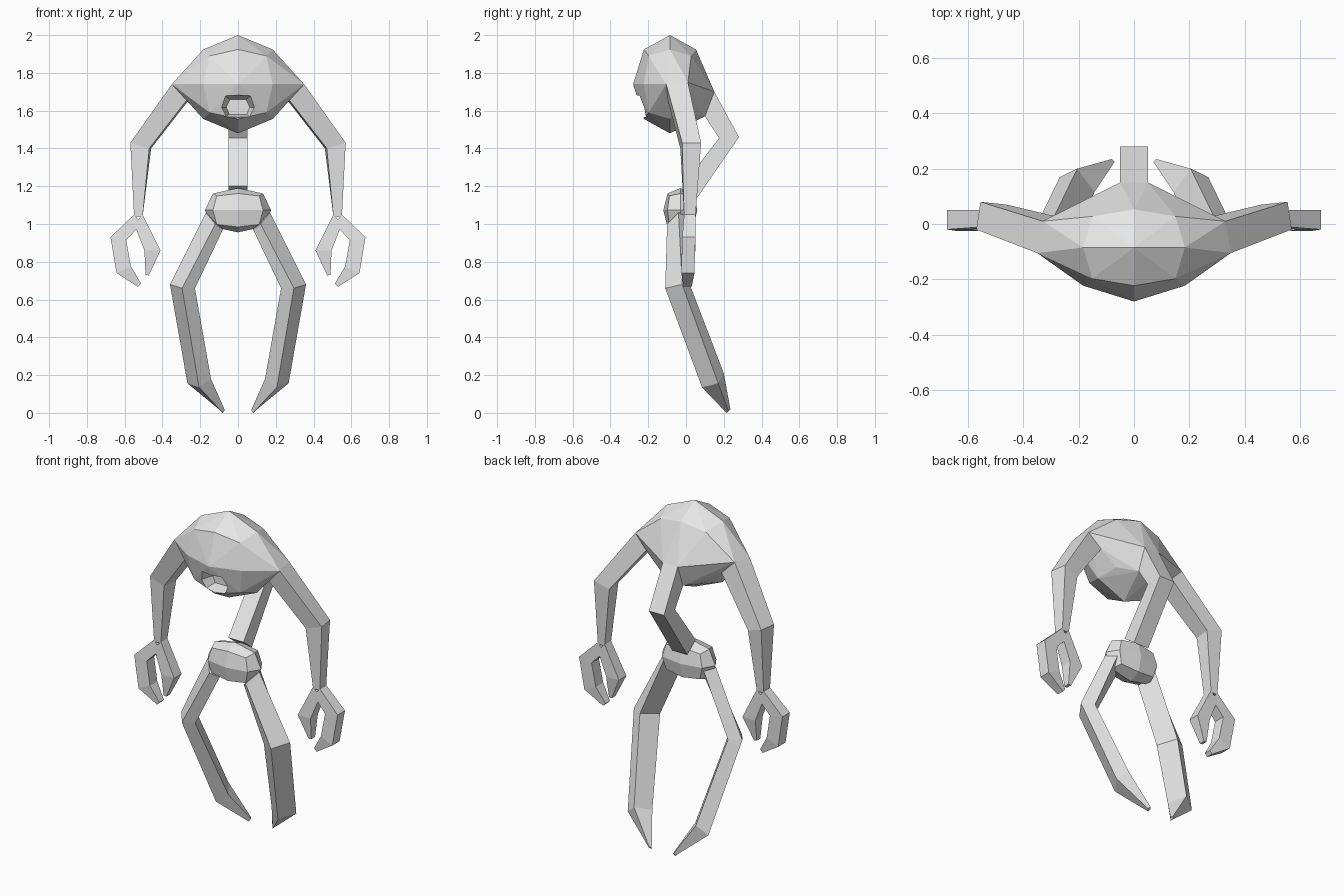
import bpy, bmesh
from mathutils import Vector

if "Cube" in bpy.data.objects:
    bpy.data.objects.remove(bpy.data.objects["Cube"])

grey = bpy.data.materials.new("pale grey")
grey.diffuse_color = (0.8, 0.8, 0.8, 1)
grey.use_nodes = True
grey.node_tree.nodes["Principled BSDF"].inputs["Base Color"].default_value = grey.diffuse_color


def finish(name, bm):
    bmesh.ops.recalc_face_normals(bm, faces=bm.faces)
    mesh = bpy.data.meshes.new(name)
    bm.to_mesh(mesh)
    bm.free()
    mesh.materials.append(grey)
    ob = bpy.data.objects.new(name, mesh)
    bpy.context.collection.objects.link(ob)
    return ob


def tube(name, rings, side=1):
    """Closed tube through matching rings of points; side=-1 mirrors it."""
    bm = bmesh.new()
    loops = [[bm.verts.new((x * side, y, z)) for x, y, z in r] for r in rings]
    n = len(loops[0])
    for a, b in zip(loops, loops[1:]):
        for i in range(n):
            j = (i + 1) % n
            bm.faces.new((a[i], a[j], b[j], b[i]))
    bm.faces.new(loops[0])
    bm.faces.new(loops[-1])
    return finish(name, bm)


def ball(radii, centre, power=1.0):
    """Rounded cube with one cut per edge."""
    bm = bmesh.new()
    bmesh.ops.create_cube(bm, size=2)
    bmesh.ops.subdivide_edges(bm, edges=bm.edges[:], cuts=1, use_grid_fill=True)
    for v in bm.verts:
        d = v.co / v.co.length ** power
        v.co = Vector(d[i] * radii[i] + centre[i] for i in range(3))
    return bm


def flat(pairs):
    """Rings from (x1, z1, x2, z2, front y, back y)."""
    return [[(a, f, b), (a, k, b), (c, k, d), (c, f, d)]
            for a, b, c, d, f, k in pairs]


# Arm, elbow and wrist rings: outer front, outer back, inner back, inner front
shoulder = [(.35, -.105, 1.74), (.33, .01, 1.75), (.25, .02, 1.67), (.26, -.10, 1.67)]
arm = [shoulder,
       [(.57, -.02, 1.43), (.555, .08, 1.43), (.46, .07, 1.40), (.47, -.03, 1.40)],
       [(.55, -.01, 1.04), (.55, .05, 1.04), (.505, .05, 1.04), (.505, -.01, 1.04)]]

# Spine rings across the back
spine = [[(-.05, y1, z1), (.05, y1, z1), (.05, y2, z2), (-.05, y2, z2)]
         for y1, z1, y2, z2 in [(.15, 1.70, .10, 1.57), (.28, 1.46, .175, 1.455),
                                (.06, 1.14, -.02, 1.20)]]

# Body: rounded ball stretched out to the shoulders and the spine root
bm = ball((.26, .195, .26), (0, -.085, 1.74))
bmesh.ops.delete(bm, geom=bm.faces[:], context='FACES_ONLY')
bmesh.ops.delete(bm, geom=bm.edges[:], context='EDGES_FACES') if bm.edges else None
if not bm.verts:
    src = ball((.26, .195, .26), (0, -.085, 1.74))
    for v in src.verts:
        bm.verts.new(v.co)
    src.free()
for s in (1, -1):
    for x, y, z in shoulder:
        bm.verts.new((x * s, y, z))
for p in spine[0]:
    bm.verts.new(p)
res = bmesh.ops.convex_hull(bm, input=bm.verts[:])
bmesh.ops.delete(bm, geom=[v for v in bm.verts if not v.link_faces], context='VERTS')
body = finish("body", bm)

# Mouth hollow cut into the lower front
lip = [(-.10, 1.61), (-.07, 1.675), (.07, 1.675), (.10, 1.61), (.075, 1.55), (-.075, 1.55)]
cutter = tube("mouth_cutter", [
    [(x * k, y, 1.62 + (z - 1.613) * k) for x, z in lip]
    for y, k in ((-.32, 1.2), (-.15, .62))])
cutter.hide_render = True
cutter.hide_viewport = True
cut = body.modifiers.new("mouth", 'BOOLEAN')
cut.object = cutter
cut.operation = 'DIFFERENCE'
cut.solver = 'EXACT'

tube("spine", spine)

# Pelvis
finish("pelvis", ball((.175, .09, .117), (0, -.03, 1.073), .8))

# Leg rings: front, outer, back, inner
leg = [[(.12, -.10, 1.00), (.17, -.04, 1.06), (.13, .02, 1.05), (.08, -.06, .97)],
       [(.296, -.11, .66), (.36, -.02, .68), (.292, .02, .68), (.228, -.08, .66)],
       [(.206, .085, .135), (.268, .17, .157), (.205, .20, .21), (.143, .115, .18)],
       [(.08, .215, .0), (.09, .225, .01), (.08, .235, .02), (.07, .225, .015)]]

# Two hooked fingers per hand
outer_finger = flat([(.55, 1.05, .51, 1.00, -.01, .05), (.675, .93, .592, .915, -.02, .05),
                     (.643, .74, .567, .775, -.025, .045), (.53, .668, .513, .685, -.012, .03)])
inner_finger = flat([(.55, 1.00, .505, 1.05, -.01, .05), (.495, .86, .41, .86, -.02, .05),
                     (.49, .73, .472, .728, -.005, .03)])

for side, word in ((1, "right"), (-1, "left")):
    tube("arm_" + word, arm, side)
    tube("outer_finger_" + word, outer_finger, side)
    tube("inner_finger_" + word, inner_finger, side)
    tube("leg_" + word, leg, side)
